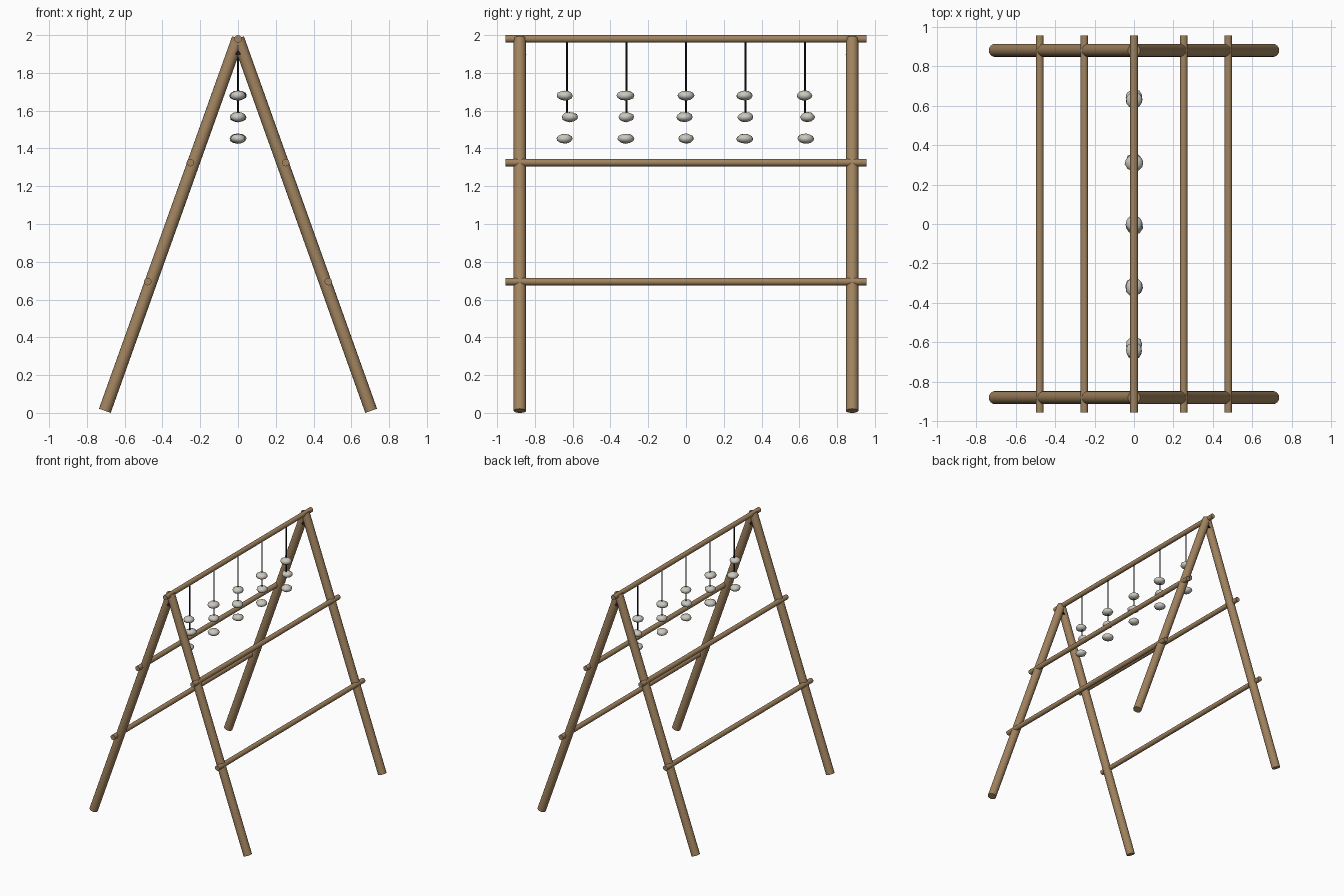
import bpy, math, random
from mathutils import Vector

random.seed(4)
cube = bpy.data.objects.get("Cube")
if cube:
    bpy.data.objects.remove(cube, do_unlink=True)


def make_material(name, color, rough=0.8):
    mat = bpy.data.materials.new(name)
    mat.use_nodes = True
    bsdf = next(n for n in mat.node_tree.nodes if n.type == 'BSDF_PRINCIPLED')
    bsdf.inputs["Base Color"].default_value = (*color, 1)
    bsdf.inputs["Roughness"].default_value = rough
    mat.diffuse_color = (*color, 1)
    return mat


WOOD = make_material("brown wood", (0.36, 0.23, 0.115))
STONE = make_material("pale stone", (0.60, 0.58, 0.52))
CORD = make_material("black cord", (0.012, 0.01, 0.01))


def finish(name, mat, angle=40):
    obj = bpy.context.object
    obj.name = obj.data.name = name
    obj.data.materials.append(mat)
    bpy.ops.object.shade_smooth_by_angle(angle=math.radians(angle))
    return obj


def rod(name, start, end, radius, sides, mat):
    a, b = Vector(start), Vector(end)
    bpy.ops.mesh.primitive_cylinder_add(
        vertices=sides, radius=radius, depth=(b - a).length,
        location=(a + b) / 2, rotation=(b - a).to_track_quat('Z', 'Y').to_euler())
    return finish(name, mat)


# Two A-shaped end frames, each with a dark lashing at the apex
for end, y in (("front", -0.88), ("back", 0.88)):
    for side, s in (("left", 1), ("right", -1)):
        rod(f"{end}_{side}_leg", (s * 0.705, y, 0.011), (0, y, 1.983), 0.033, 16, WOOD)
    bpy.ops.mesh.primitive_cone_add(vertices=12, radius1=0.027, radius2=0.008,
                                    depth=0.06, location=(0, y, 1.927))
    bpy.context.object.scale = (1, 1.3, 1)
    finish(f"{end}_lashing", CORD)

# Long poles: ridge and two rails on each slope
rod("ridge_pole", (0, -0.955, 1.98), (0, 0.955, 1.98), 0.02, 12, WOOD)
for side, s in (("left", 1), ("right", -1)):
    for level, x, z in (("upper", 0.252, 1.325), ("lower", 0.478, 0.695)):
        rod(f"{level}_{side}_rail", (s * x, -0.955, z), (s * x, 0.955, z), 0.02, 12, WOOD)

# Hanging cords, each with three slightly uneven stones
offsets = ((-0.012, -0.005, 0.0, -0.005, -0.002),
           (0.015, -0.002, -0.008, 0.0, 0.013),
           (-0.012, -0.003, 0.0, -0.003, 0.005))
for i in range(5):
    y = (i - 2) * 0.315
    rod(f"cord_{i + 1}", (0, y, 1.97), (0, y, 1.56), 0.005, 8, CORD)
    for row, z in enumerate((1.68, 1.566, 1.452)):
        bpy.ops.mesh.primitive_ico_sphere_add(subdivisions=2, radius=1,
                                              location=(0, y + offsets[row][i], z))
        stone = bpy.context.object
        stone.rotation_euler.z = random.uniform(0, math.tau)
        grow = random.uniform(0.96, 1.06)
        for v in stone.data.vertices:
            v.co *= random.uniform(0.94, 1.04)
            v.co = Vector((v.co.x * 0.045 * grow, v.co.y * 0.042 * grow, v.co.z * 0.027))
        finish(f"stone_{i + 1}_{row + 1}", STONE, 60)
